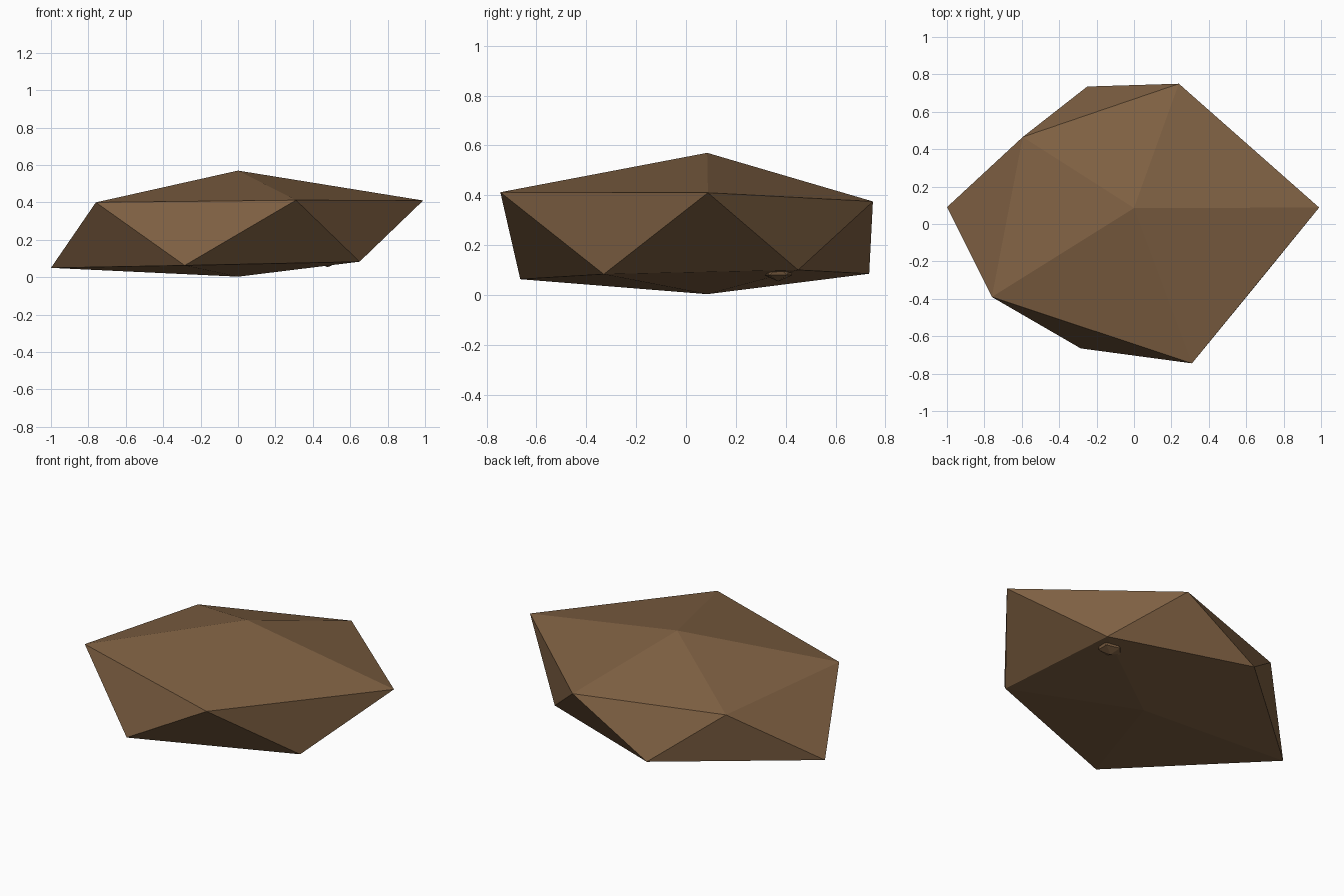
import bpy, bmesh

if "Cube" in bpy.data.objects:
    bpy.data.objects.remove(bpy.data.objects["Cube"])

brown = bpy.data.materials.new("earth brown")
brown.diffuse_color = (0.21, 0.117, 0.055, 1)
brown.use_nodes = True
brown.node_tree.nodes["Principled BSDF"].inputs["Base Color"].default_value = brown.diffuse_color


def finish(name, bm):
    bmesh.ops.recalc_face_normals(bm, faces=bm.faces[:])
    mesh = bpy.data.meshes.new(name)
    bm.to_mesh(mesh)
    bm.free()
    mesh.materials.append(brown)
    obj = bpy.data.objects.new(name, mesh)
    bpy.context.collection.objects.link(obj)
    return obj


# Main rock: uneven twenty-sided stone, two staggered rings of five corners and two poles
lower_ring = [(0.65, -0.33, 0.083), (0.57, 0.45, 0.10), (-0.25, 0.735, 0.085),
              (-1.0, 0.09, 0.05), (-0.285, -0.665, 0.063)]
upper_ring = [(0.99, 0.088, 0.41), (0.24, 0.75, 0.375), (-0.595, 0.465, 0.36),
              (-0.76, -0.39, 0.40), (0.31, -0.745, 0.412)]
bm = bmesh.new()
low = [bm.verts.new(p) for p in lower_ring]
up = [bm.verts.new(p) for p in upper_ring]
bottom = bm.verts.new((0, 0.085, 0.003))
top = bm.verts.new((0, 0.085, 0.57))
for i in range(5):
    j = (i + 1) % 5
    bm.faces.new((bottom, low[j], low[i]))
    bm.faces.new((low[i], low[j], up[i]))
    bm.faces.new((low[j], up[j], up[i]))
    bm.faces.new((up[i], up[j], top))
finish("rock", bm)

# Small pebble poking out of the underside
bm = bmesh.new()
bmesh.ops.create_icosphere(bm, subdivisions=1, radius=1)
bmesh.ops.scale(bm, vec=(0.08, 0.065, 0.045), verts=bm.verts[:])
pebble = finish("pebble", bm)
pebble.location = (0.48, 0.37, 0.099)
